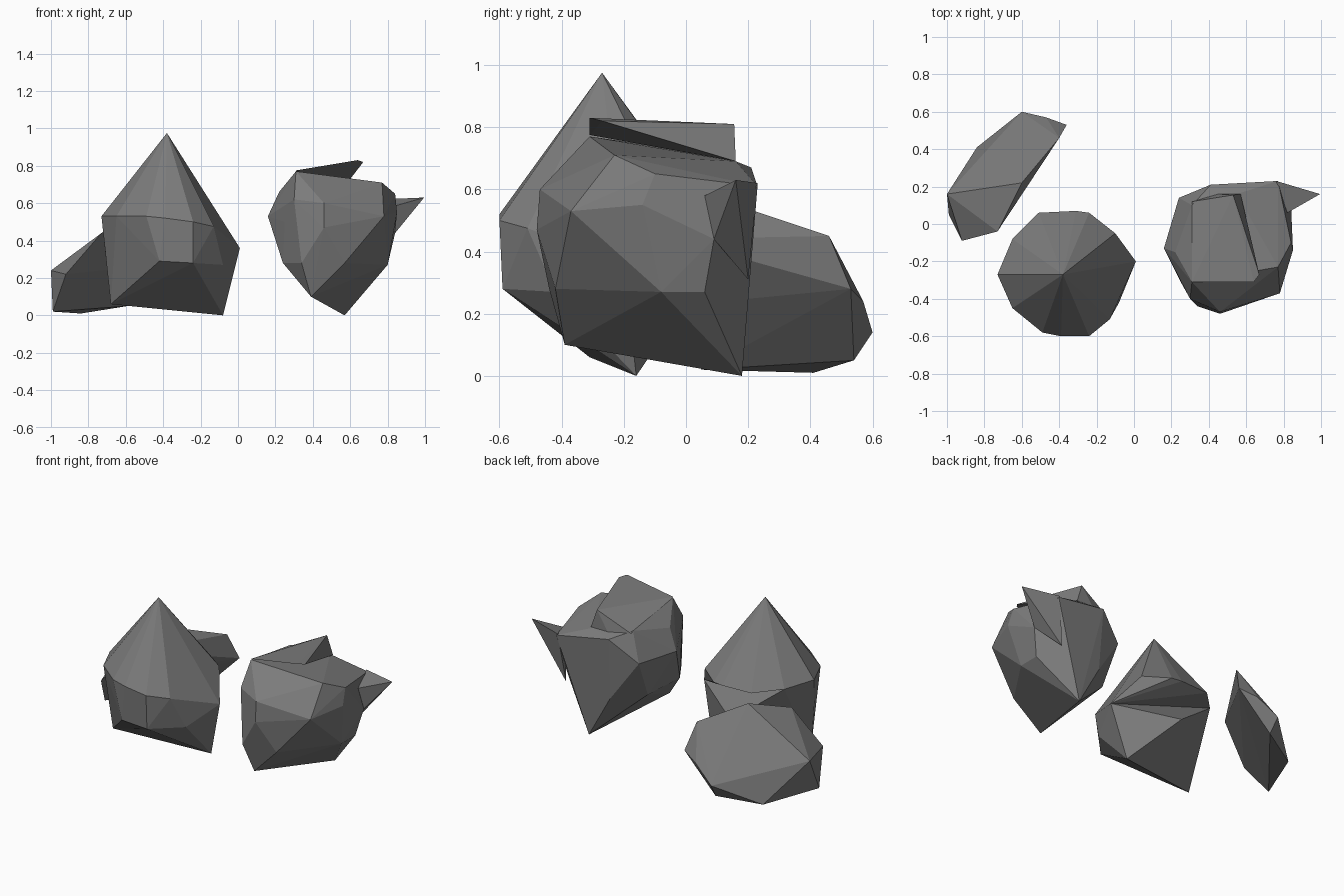
import bpy
import bmesh

default_cube = bpy.data.objects.get("Cube")
if default_cube:
    bpy.data.objects.remove(default_cube, do_unlink=True)

# Single stone colour
stone = bpy.data.materials.new("stone grey")
stone.use_nodes = True
stone_colour = (0.2, 0.2, 0.2, 1)
stone.diffuse_color = stone_colour
shader = next(n for n in stone.node_tree.nodes if n.type == "BSDF_PRINCIPLED")
shader.inputs["Base Color"].default_value = stone_colour


def chiselled_rock(name, *corner_groups):
    """Wrap a faceted, flat shaded shell around a few corner points."""
    bm = bmesh.new()
    for group in corner_groups:
        for corner in group:
            bm.verts.new(corner)
    hull = bmesh.ops.convex_hull(bm, input=bm.verts[:], use_existing_faces=False)
    leftovers = {e for key in ("geom_interior", "geom_unused") for e in hull[key]
                 if isinstance(e, bmesh.types.BMVert) and e.is_valid}
    bmesh.ops.delete(bm, geom=list(leftovers), context="VERTS")
    bmesh.ops.recalc_face_normals(bm, faces=bm.faces[:])
    for face in bm.faces:
        face.smooth = False
    mesh = bpy.data.meshes.new(name)
    bm.to_mesh(mesh)
    bm.free()
    mesh.materials.append(stone)
    rock = bpy.data.objects.new(name, mesh)
    bpy.context.collection.objects.link(rock)
    return rock


# Pointed rock: a peaked cap whose back rim overhangs the undercut base
peak = [(-.38, -.27, .975)]
front_rim = [(-.65, -.08, .52), (-.73, -.27, .53), (-.65, -.45, .53),
             (-.49, -.58, .53), (-.39, -.6, .52), (-.24, -.6, .5),
             (-.13, -.51, .475), (.01, -.2, .36)]
back_rim = [(-.1, -.05, .52), (-.24, .06, .51), (-.31, .07, .51), (-.51, .06, .51)]
waist = [(-.71, -.3, .36), (-.42, -.59, .29), (-.24, -.59, .28),
         (-.08, -.42, .27), (-.34, .03, .28)]
foot = [(-.68, -.31, .06), (-.08, -.16, 0)]
chiselled_rock("pointed_rock_cap", peak, front_rim, back_rim)
chiselled_rock("pointed_rock_base", front_rim, waist, foot)

# Slab rock: a long leaning slab with a sloping upper face
ridge = [(-.4, .46, .45), (-.6, .22, .53), (-.73, -.04, .44)]
outer_edge = [(-1, .16, .24), (-.92, -.09, .22), (-.6, .6, .14),
              (-.47, .57, .24), (-.36, .53, .28)]
underside = [(-.99, .05, .02), (-.84, .41, .01), (-.59, .54, .05)]
chiselled_rock("slab_rock", ridge, outer_edge, underside)

# Round rock: a blocky boulder tapering to a wedge below
crown = [(.31, -.31, .77), (.31, .1, .71), (.77, -.23, .71), (.55, .16, .69)]
shoulder = [(.3, -.4, .62), (.46, -.47, .6), (.84, -.1, .65), (.77, .23, .61),
            (.41, .21, .67), (.24, .14, .53), (.16, -.13, .53), (.22, -.15, .66)]
belly = [(.46, -.48, .47), (.78, -.37, .53), (.85, -.14, .55), (.84, .09, .44),
         (.25, -.31, .5)]
wedge = [(.24, -.28, .28), (.34, -.44, .28), (.57, -.42, .28), (.8, -.08, .27),
         (.8, .06, .27), (.66, .18, .27), (.42, .18, .27), (.26, .02, .28),
         (.39, -.39, .1), (.57, .18, 0)]
chiselled_rock("round_rock", crown, shoulder, belly, wedge)

# Thin flake lifting from the boulder's top
flake_top = [(.31, -.31, .775), (.64, -.31, .83), (.67, -.27, .82), (.53, .155, .81)]
flake_root = [(.31, .12, .7), (.45, .16, .69), (.57, .16, .69)]
chiselled_rock("rock_flake", flake_top, flake_root)

# Sharp spur on the boulder's back left corner
spur_tip = [(.995, .16, .63)]
spur_base = [(.76, .23, .62), (.82, .06, .58), (.84, .09, .44), (.72, .2, .31)]
chiselled_rock("rock_spur", spur_tip, spur_base)
